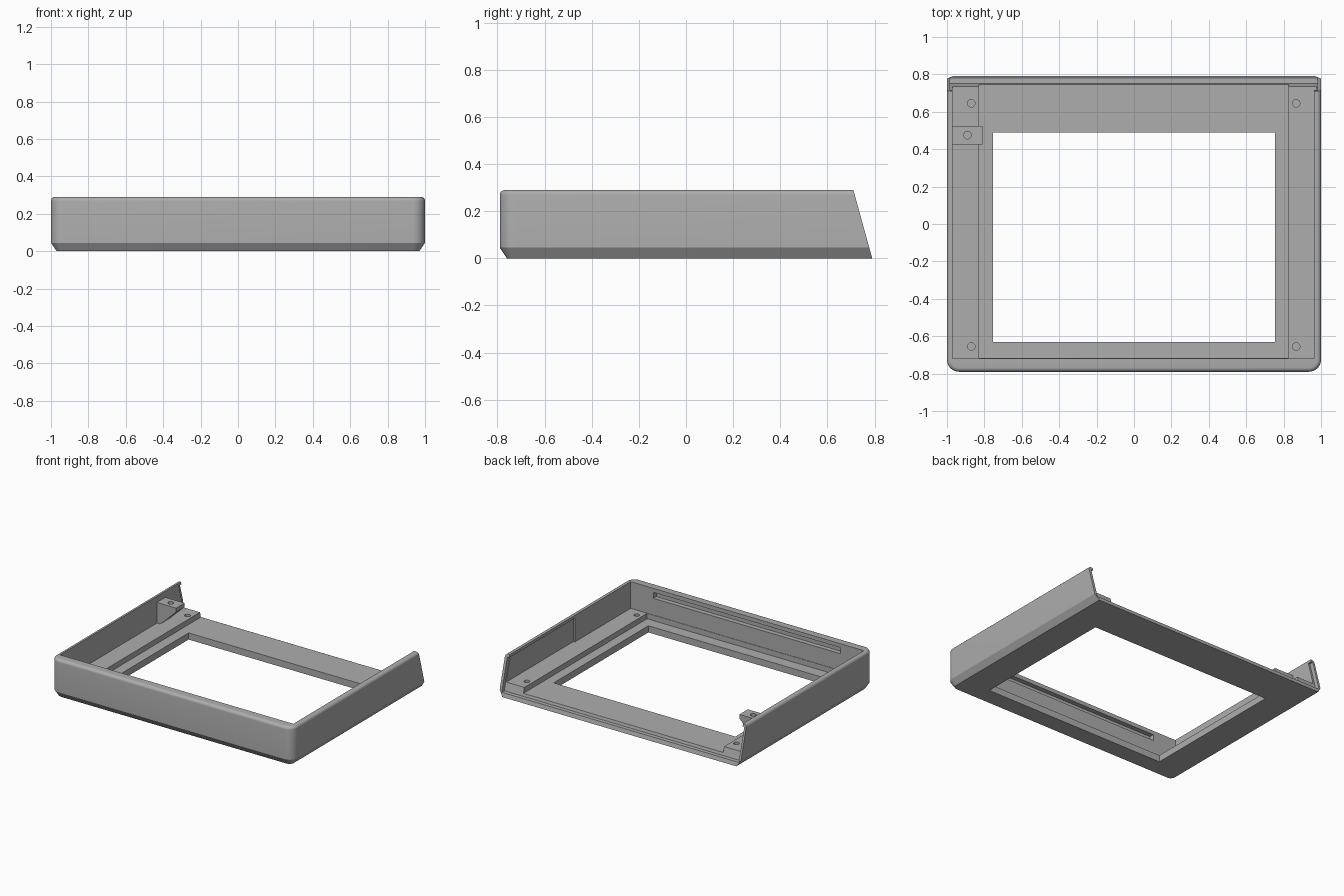
import bpy, bmesh, math
from mathutils import Vector

if "Cube" in bpy.data.objects:
    bpy.data.objects.remove(bpy.data.objects["Cube"])

grey = bpy.data.materials.new("plain grey")
grey.use_nodes = True
colour = (0.42, 0.42, 0.42, 1)
grey.diffuse_color = colour
grey.node_tree.nodes["Principled BSDF"].inputs["Base Color"].default_value = colour

SLANT = -0.08 / 0.29    # lean of the open back end


def add_object(name, bm):
    bmesh.ops.recalc_face_normals(bm, faces=bm.faces)
    mesh = bpy.data.meshes.new(name)
    bm.to_mesh(mesh)
    bm.free()
    mesh.materials.append(grey)
    ob = bpy.data.objects.new(name, mesh)
    bpy.context.collection.objects.link(ob)
    return ob


def loft(name, loops):
    bm = bmesh.new()
    rings = [[bm.verts.new(p) for p in loop] for loop in loops]
    for a, b in zip(rings, rings[1:]):
        for i in range(len(a)):
            j = (i + 1) % len(a)
            bm.faces.new((a[i], a[j], b[j], b[i]))
    bm.faces.new(rings[0])
    bm.faces.new(rings[-1])
    return add_object(name, bm)


def box(name, x, y, z, shear=0):
    return loft(name, [[(x[0], y[0] + shear * h, h), (x[1], y[0] + shear * h, h),
                        (x[1], y[1], h), (x[0], y[1], h)] for h in z])


def peg(name, x, y, z, r=0.02, n=20):
    ring = [(x + r * math.cos(math.tau * i / n), y + r * math.sin(math.tau * i / n))
            for i in range(n)]
    return loft(name, [[(px, py, h) for px, py in ring] for h in z])


def cut(ob, cutters):
    for c in cutters:
        mod = ob.modifiers.new("cut", "BOOLEAN")
        mod.operation = "DIFFERENCE"
        mod.solver = "EXACT"
        mod.object = c
        c.hide_render = True
    graph = bpy.context.evaluated_depsgraph_get()
    mesh = bpy.data.meshes.new_from_object(ob.evaluated_get(graph))
    ob.modifiers.clear()
    ob.data = mesh
    for c in cutters:
        bpy.data.objects.remove(c)


def smooth(ob, degrees):
    bpy.ops.object.select_all(action="DESELECT")
    ob.select_set(True)
    bpy.context.view_layer.objects.active = ob
    bpy.ops.object.shade_smooth_by_angle(angle=math.radians(degrees))


def outline(inset, z, radius=0.065, steps=8):
    # Rounded front corners, square at the back
    w, front, r = 1 - inset, -0.79 + inset, radius - inset
    pts = [(w, 0.95, z), (-w, 0.95, z)]
    for side, start in ((-1, math.pi), (1, 1.5 * math.pi)):
        for i in range(steps + 1):
            a = start + i * math.pi / 2 / steps
            pts.append((side * (w - r) + r * math.cos(a), front + r + r * math.sin(a), z))
    return pts


# Shell: chamfered foot, upright wall, rounded rim
levels = [(0.03, 0), (0, 0.045)]
for i in range(6):
    a = i * math.pi / 10
    levels.append((0.022 * (1 - math.cos(a)), 0.268 + 0.022 * math.sin(a)))
shell = loft("tray_shell", [outline(*level) for level in levels])

# Cavity, floor, window, wall slot, side recess and leaning back end
cutters = [
    box("cavity", (-0.97, 0.963), (-0.72, 1.2), (0.09, 0.5)),
    box("floor_channel", (-0.83, 0.825), (-0.717, 1.2), (0.05, 0.4)),
    box("window", (-0.753, 0.753), (-0.63, 0.49), (-0.1, 0.3)),
    box("wall_slot", (-0.775, 0.775), (-0.755, -0.6), (0.215, 0.26)),
    box("side_recess", (0.9, 0.975), (-0.06, 0.85), (0.09, 0.268)),
    box("back_end", (-1.2, 1.2), (0.79, 1.3), (-0.1, 0.5), SLANT),
    box("panel_rebate", (-0.984, 0.98), (0.76, 1.3), (0.03, 0.27), SLANT),
]
for x in (-0.87, 0.867):
    for y in (-0.655, 0.645):
        cutters.append(peg("screw_hole", x, y, (0.03, 0.2)))
cut(shell, cutters)
smooth(shell, 30)

# Wedge-shaped screw bracket on the side wall
profile = [(-0.975, 0.075), (-0.93, 0.1), (-0.81, 0.215), (-0.81, 0.245), (-0.975, 0.245)]
bracket = loft("screw_bracket", [[(x, y, z) for x, z in profile] for y in (0.425, 0.525)])
cut(bracket, [peg("bracket_hole", -0.89, 0.475, (0.19, 0.3))])
smooth(bracket, 30)
